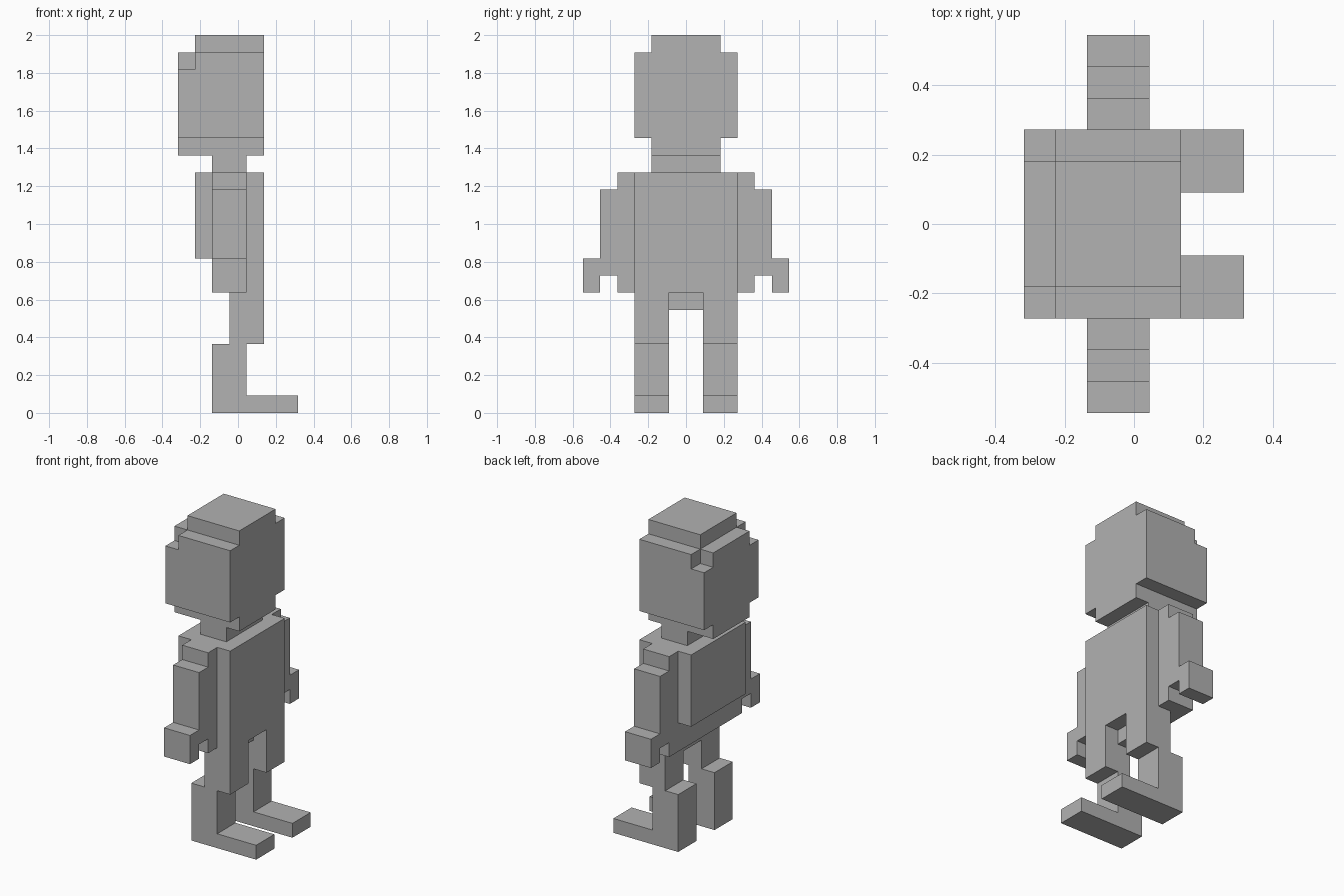
import bpy
import bmesh
from itertools import product
from mathutils import Vector

U = 2 / 22  # block size

cube = bpy.data.objects.get("Cube")
if cube:
    bpy.data.objects.remove(cube, do_unlink=True)

grey = bpy.data.materials.new("plain grey")
grey.use_nodes = True
colour = (0.445, 0.445, 0.445, 1)
grey.diffuse_color = colour
grey.node_tree.nodes["Principled BSDF"].inputs["Base Color"].default_value = colour


def block_cells(x, y, z):
    return set(product(range(*x), range(*y), range(*z)))


def build_part(name, cells):
    """Skin a set of unit blocks, keeping only the exposed sides."""
    bm = bmesh.new()
    for cell in cells:
        for axis, step in product(range(3), (0, 1)):
            neighbour = list(cell)
            neighbour[axis] += 2 * step - 1
            if tuple(neighbour) in cells:
                continue
            a, b = (axis + 1) % 3, (axis + 2) % 3
            ring = []
            for da, db in ((0, 0), (1, 0), (1, 1), (0, 1)):
                p = Vector(cell)
                p[axis] += step
                p[a] += da
                p[b] += db
                ring.append(bm.verts.new((p - Vector((3.5, 0, 0))) * U))
            bm.faces.new(ring if step else ring[::-1])
    bmesh.ops.remove_doubles(bm, verts=bm.verts, dist=U / 100)
    bmesh.ops.dissolve_limit(bm, angle_limit=0.01, verts=bm.verts, edges=bm.edges)
    bmesh.ops.recalc_face_normals(bm, faces=bm.faces)
    mesh = bpy.data.meshes.new(name)
    bm.to_mesh(mesh)
    bm.free()
    mesh.materials.append(grey)
    obj = bpy.data.objects.new(name, mesh)
    bpy.context.collection.objects.link(obj)


def build_pair(name, cells):
    """One part on the left, and its mirror on the right."""
    build_part("left_" + name, cells)
    build_part("right_" + name, {(x, -1 - y, z) for x, y, z in cells})


# Head: stepped chin and crown, with the upper rear corners nipped off
head = block_cells((0, 5), (-3, 3), (16, 21))
head |= block_cells((0, 5), (-2, 2), (15, 16))
head |= block_cells((1, 5), (-2, 2), (21, 22))
head -= {(0, -3, 20), (0, 2, 20)}
build_part("head", head)
build_part("neck", block_cells((2, 4), (-2, 2), (14, 15)))

# Torso with chest, and the panel on the back
build_part("torso", block_cells((2, 5), (-3, 3), (7, 14)))
build_part("back_panel", block_cells((1, 2), (-3, 3), (9, 14)))
build_part("crotch", block_cells((3, 4), (-1, 1), (6, 7)))

# Arms: shoulder, forearm and hand stepping outwards
arm = block_cells((2, 4), (3, 4), (7, 14))
arm |= block_cells((2, 4), (4, 5), (8, 13))
arm |= block_cells((2, 4), (5, 6), (7, 9))
build_pair("arm", arm)

# Legs: thigh set forward of the shin, and a long foot
leg = block_cells((3, 5), (1, 3), (4, 7))
leg |= block_cells((2, 4), (1, 3), (0, 4))
leg |= block_cells((2, 7), (1, 3), (0, 1))
build_pair("leg", leg)
